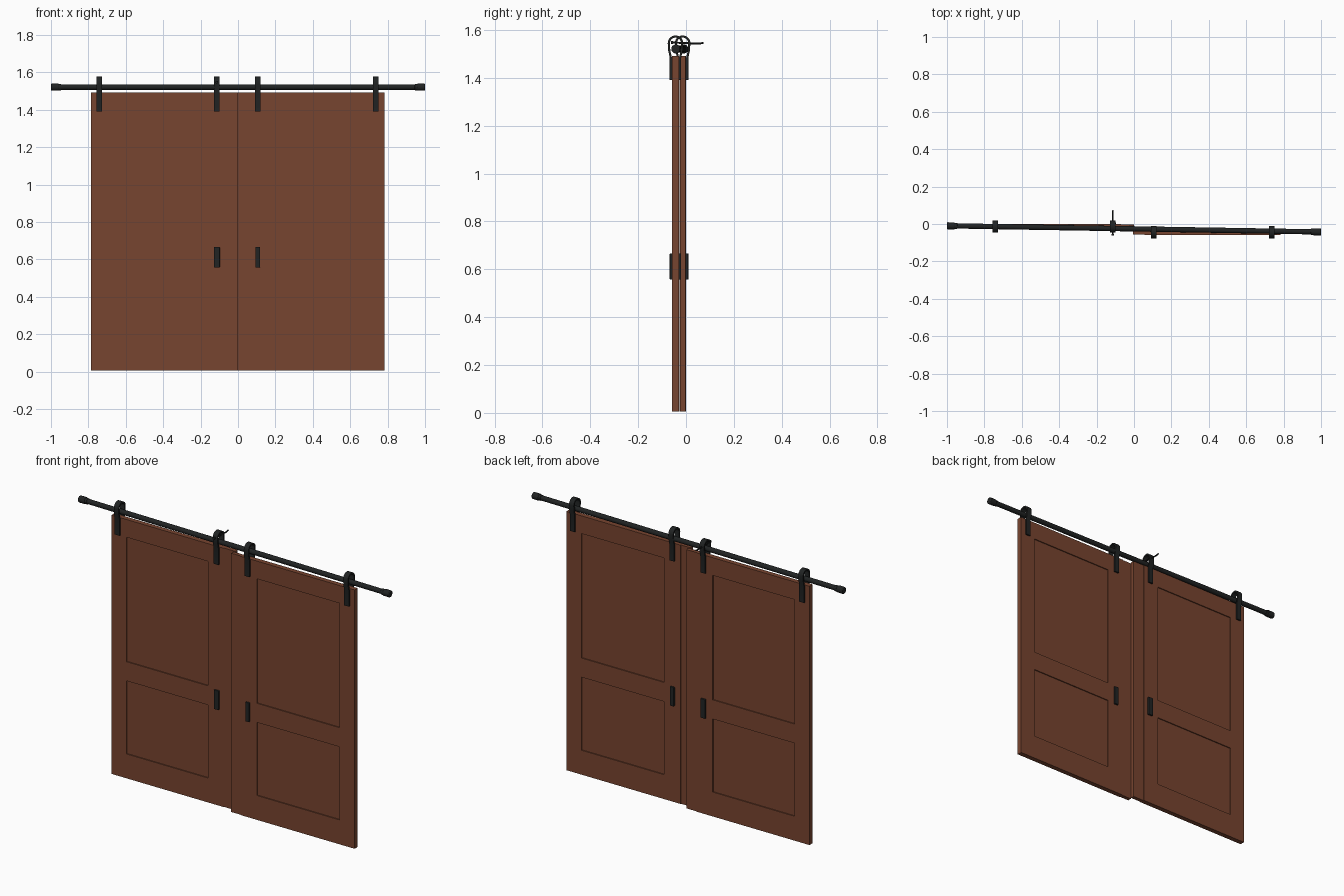
import bpy, bmesh, math
from mathutils import Vector

if "Cube" in bpy.data.objects:
    bpy.data.objects.remove(bpy.data.objects["Cube"])


def material(name, col):
    m = bpy.data.materials.new(name)
    m.diffuse_color = (*col, 1)
    m.use_nodes = True
    m.node_tree.nodes["Principled BSDF"].inputs["Base Color"].default_value = m.diffuse_color
    return m


WOOD = material("brown wood", (0.185, 0.058, 0.029))
IRON = material("black iron", (0.015, 0.017, 0.017))


def finish(name, bm, mat, bevel=0.0, smooth=False):
    bmesh.ops.recalc_face_normals(bm, faces=bm.faces)
    me = bpy.data.meshes.new(name)
    bm.to_mesh(me)
    bm.free()
    ob = bpy.data.objects.new(name, me)
    bpy.context.collection.objects.link(ob)
    me.materials.append(mat)
    if bevel:
        b = ob.modifiers.new("bevel", 'BEVEL')
        b.width, b.segments = bevel, 2
    if smooth:
        bpy.context.view_layer.objects.active = ob
        ob.select_set(True)
        bpy.ops.object.shade_smooth_by_angle(angle=math.radians(35))
        ob.select_set(False)
    return ob


def add_box(bm, x, y, z):
    vs = bmesh.ops.create_cube(bm, size=1)['verts']
    for v in vs:
        for i, (a, b) in enumerate((x, y, z)):
            v.co[i] = min(a, b) + (v.co[i] + 0.5) * abs(b - a)


def rod(name, a, b, r, segs=20, bevel=0.0):
    a, b = Vector(a), Vector(b)
    bm = bmesh.new()
    bmesh.ops.create_cone(bm, cap_ends=True, segments=segs, radius1=r, radius2=r, depth=(b - a).length)
    rot = (b - a).to_track_quat('Z', 'Y')
    for v in bm.verts:
        v.co = rot @ v.co + (a + b) / 2
    return finish(name, bm, IRON, bevel, True)


Z0, Z1 = 0.005, 1.492
RAILS = [(Z0, 0.145), (0.565, 0.675), (1.39, Z1)]


def door(side, outer, p_out, p_in, step, inner, y0, y1):
    # stiles, rails, sunken panels and a stepped meeting edge
    bm = bmesh.new()
    add_box(bm, (outer, p_out), (y0, y1), (Z0, Z1))
    add_box(bm, (p_in, step), (y0, y1), (Z0, Z1))
    for z in RAILS:
        add_box(bm, (p_out, p_in), (y0, y1), z)
    finish(side + "_door_frame", bm, WOOD)
    bm = bmesh.new()
    for lo, hi in ((0.145, 0.565), (0.675, 1.39)):
        add_box(bm, (p_out, p_in), (y0 + 0.006, y1 - 0.006), (lo, hi))
    finish(side + "_door_panels", bm, WOOD)
    bm = bmesh.new()
    add_box(bm, (step, inner), (y0 + 0.003, y1 - 0.003), (Z0, Z1))
    finish(side + "_meeting_strip", bm, WOOD)


def hanger(name, x, yc, w=0.03, t=0.009):
    # strap looping over the rail, gripping both faces of the door
    n = 14
    half = [(0.0195, 1.392), (0.0195, 1.485), (0.026, 1.515)]
    arc = [(0.028 * math.cos(math.pi * i / n), 1.545 + 0.028 * math.sin(math.pi * i / n)) for i in range(n + 1)]
    path = half + arc + [(-a, b) for a, b in reversed(half)]
    pts = [Vector(p) for p in path]
    bm = bmesh.new()
    rings = []
    for i, p in enumerate(pts):
        d = (pts[min(i + 1, len(pts) - 1)] - pts[max(i - 1, 0)]).normalized()
        nrm = Vector((d.y, -d.x)) * t / 2
        rings.append([bm.verts.new((x + sx * w / 2, yc + p.x + s * nrm.x, p.y + s * nrm.y))
                      for sx, s in ((-1, -1), (1, -1), (1, 1), (-1, 1))])
    for a, b in zip(rings, rings[1:]):
        for i in range(4):
            j = (i + 1) % 4
            bm.faces.new((a[i], a[j], b[j], b[i]))
    bm.faces.new(rings[0])
    bm.faces.new(rings[-1])
    finish(name, bm, IRON, 0, True)


# doors
LY, RY = (-0.028, 0.0), (-0.058, -0.03)
door("left", -0.785, -0.69, -0.17, -0.07, 0.0, *LY)
door("right", 0.782, 0.685, 0.16, 0.055, -0.005, *RY)

# rail with end caps
def rail_at(x):
    return (x, -0.026 - 0.0165 * x, 1.521)


rod("rail", rail_at(-0.97), rail_at(0.97), 0.014)
for s in (-1, 1):
    rod("rail_collar", rail_at(s * 0.945), rail_at(s * 0.965), 0.0165, bevel=0.002)
    rod("rail_end_cap", rail_at(s * 0.958), rail_at(s * 1.0), 0.019, bevel=0.004)

# hangers and handles, on both faces of each door
for side, (y0, y1), xs, hx, hw in (("left", LY, (-0.742, -0.113), -0.113, 0.031),
                                   ("right", RY, (0.105, 0.737), 0.105, 0.025)):
    for x in xs:
        hanger(side + "_hanger", x, (y0 + y1) / 2)
    for ya, yb in ((y0 - 0.01, y0 + 0.004), (y1 - 0.004, y1 + 0.01)):
        bm = bmesh.new()
        add_box(bm, (hx - hw / 2, hx + hw / 2), (ya, yb), (0.557, 0.667))
        finish(side + "_handle", bm, IRON, 0.003)

# locking pin through one hanger
rod("lock_pin", (-0.113, -0.055, 1.548), (-0.113, 0.06, 1.543), 0.004, 10)
rod("lock_pin_tip", (-0.113, 0.055, 1.543), (-0.113, 0.073, 1.547), 0.004, 10)
rod("lock_pin_head", (-0.113, -0.062, 1.548), (-0.113, -0.054, 1.548), 0.007, 12)
